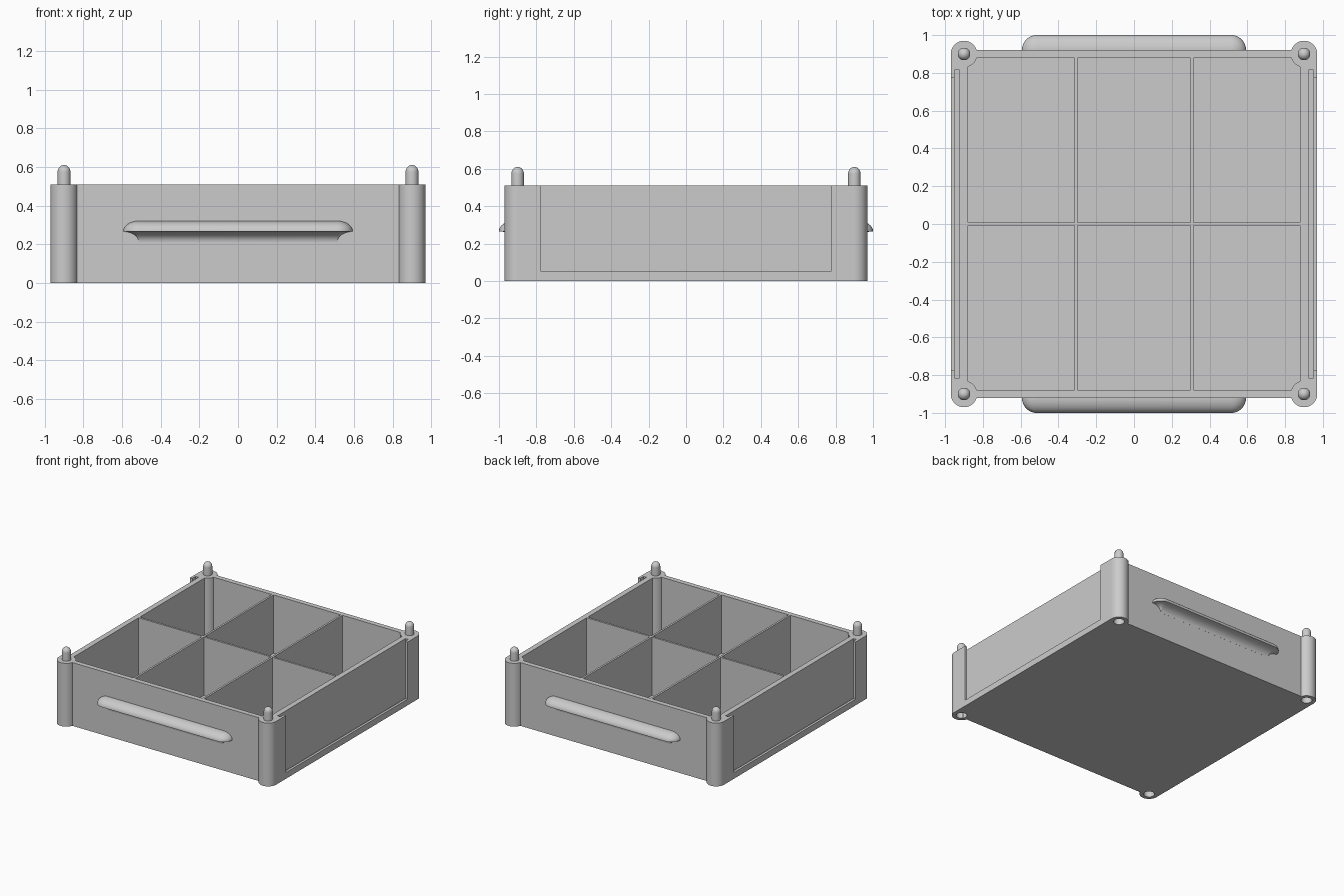
import bpy, bmesh
from math import sin, cos, pi, sqrt, radians
from mathutils import Matrix, Vector

old = bpy.data.objects.get("Cube")
if old:
    bpy.data.objects.remove(old, do_unlink=True)

HEIGHT = 0.51
FLOOR = 0.04
POST = 0.9          # post centre offset on both axes
POST_R = 0.07

grey = bpy.data.materials.new("light_grey")
grey.use_nodes = True
colour = (0.6, 0.6, 0.6, 1)
grey.diffuse_color = colour
grey.node_tree.nodes["Principled BSDF"].inputs["Base Color"].default_value = colour


def finish(name, bm):
    bmesh.ops.recalc_face_normals(bm, faces=bm.faces)
    mesh = bpy.data.meshes.new(name)
    bm.to_mesh(mesh)
    bm.free()
    mesh.materials.append(grey)
    obj = bpy.data.objects.new(name, mesh)
    bpy.context.collection.objects.link(obj)
    return obj


def box(name, x0, x1, y0, y1, z0, z1):
    bm = bmesh.new()
    size = Matrix.Diagonal((x1 - x0, y1 - y0, z1 - z0, 1))
    centre = Vector((x0 + x1, y0 + y1, z0 + z1)) / 2
    bmesh.ops.create_cube(bm, size=1, matrix=Matrix.Translation(centre) @ size)
    return finish(name, bm)


def cylinder(name, x, y, r, z0, z1):
    bm = bmesh.new()
    bmesh.ops.create_cone(bm, cap_ends=True, segments=48, radius1=r, radius2=r,
                          depth=z1 - z0, matrix=Matrix.Translation((x, y, (z0 + z1) / 2)))
    return finish(name, bm)


def loft(name, rings):
    """Skin a stack of closed rings and cap both ends."""
    bm = bmesh.new()
    loops = [[bm.verts.new(p) for p in ring] for ring in rings]
    n = len(loops[0])
    for a, b in zip(loops, loops[1:]):
        for i in range(n):
            j = (i + 1) % n
            bm.faces.new((a[i], a[j], b[j], b[i]))
    bm.faces.new(loops[0])
    bm.faces.new(loops[-1])
    return finish(name, bm)


def combine(target, tool, operation):
    """Apply a boolean and drop the tool object."""
    tool.hide_render = True
    mod = target.modifiers.new("cut", "BOOLEAN")
    mod.operation = operation
    mod.solver = "EXACT"
    mod.object = tool
    bpy.context.view_layer.objects.active = target
    bpy.ops.object.modifier_apply(modifier=mod.name)
    bpy.data.objects.remove(tool, do_unlink=True)


def smooth(obj):
    bpy.ops.object.select_all(action="DESELECT")
    obj.select_set(True)
    bpy.context.view_layer.objects.active = obj
    bpy.ops.object.shade_smooth_by_angle(angle=radians(35))


# Tray block
tray = box("tray", -0.9, 0.9, -0.92, 0.92, 0, HEIGHT)
combine(tray, box("side_block", -0.97, 0.97, -0.9, 0.9, 0, HEIGHT), "UNION")

# Six compartments, leaving thin dividers
inner, half_gap, divider = 0.88, 0.008, 0.307
columns = [(-inner, -divider - half_gap), (-divider + half_gap, divider - half_gap),
           (divider + half_gap, inner)]
for x0, x1 in columns:
    for y0, y1 in ((-inner, -half_gap), (half_gap, inner)):
        combine(tray, box("cell", x0, x1, y0, y1, FLOOR, 1), "DIFFERENCE")

# Corner posts with sockets underneath
corners = [(sx * POST, sy * POST) for sx in (-1, 1) for sy in (-1, 1)]
for x, y in corners:
    combine(tray, cylinder("post", x, y, POST_R, 0, HEIGHT), "UNION")
for x, y in corners:
    combine(tray, cylinder("socket", x, y, 0.04, -0.1, 0.11), "DIFFERENCE")

# Open-topped panel slots and their windows on both sides
for s in (-1, 1):
    xs = sorted((s * 0.923, s * 0.95))
    combine(tray, box("slot", *xs, -0.815, 0.815, 0.03, 1), "DIFFERENCE")
    xs = sorted((s * 0.94, s * 1.1))
    combine(tray, box("window", *xs, -0.775, 0.775, 0.05, 1), "DIFFERENCE")
smooth(tray)

# Domed stacking pins
pin_r, dome = 0.033, 0.035
for x, y in corners:
    levels = [(pin_r, HEIGHT - 0.01)]
    for k in range(9):
        a = k / 8 * radians(84)
        levels.append((pin_r * cos(a), 0.61 - dome + dome * sin(a)))
    rings = [[(x + r * cos(2 * pi * i / 32), y + r * sin(2 * pi * i / 32), z)
              for i in range(32)] for r, z in levels]
    side = ("front" if y < 0 else "back") + ("_left" if x > 0 else "_right")
    smooth(loft("pin_" + side, rings))

# Grip ledges: domed above, hollow fillet below
REACH, RISE, MID, HALF = 0.08, 0.055, 0.266, 0.513
steps = 10
levels = []
for k in range(steps):
    t = 1 - sin(k / steps * pi / 2)
    levels.append((REACH * (1 - sqrt(1 - (1 - t) ** 2)) + 0.0005, MID - RISE * t))
for k in range(steps + 1):
    a = k / steps * pi / 2
    levels.append((REACH * cos(a) + 0.0005, MID + RISE * sin(a)))


def ledge_ring(sy, p, z):
    wall = 0.92
    ring = [(HALF + p, sy * (wall - 0.01), z)]
    for i in range(13):
        a = i / 12 * pi / 2
        ring.append((HALF + p * cos(a), sy * (wall + p * sin(a)), z))
    return ring + [(-x, y, z) for x, y, z in reversed(ring)]


for sy, side in ((-1, "front"), (1, "back")):
    smooth(loft("grip_" + side, [ledge_ring(sy, p, z) for p, z in levels]))
